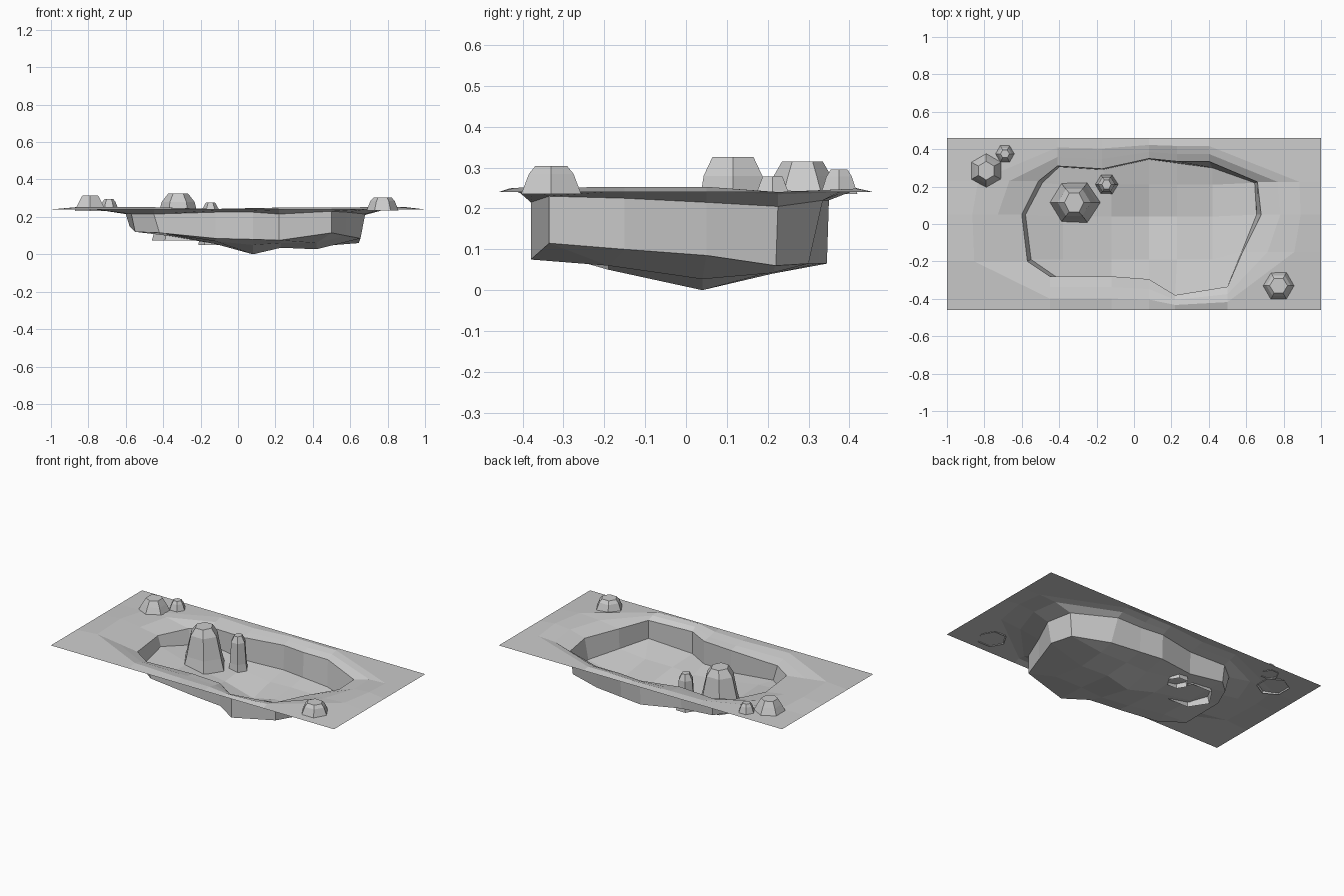
import bpy, bmesh, math, random

if "Cube" in bpy.data.objects:
    bpy.data.objects.remove(bpy.data.objects["Cube"])

random.seed(4)


def finish(name, bm):
    bmesh.ops.recalc_face_normals(bm, faces=bm.faces)
    mesh = bpy.data.meshes.new(name)
    bm.to_mesh(mesh)
    bm.free()
    obj = bpy.data.objects.new(name, mesh)
    bpy.context.collection.objects.link(obj)
    return obj


# Pond outline: side of the sheet, rim point, wall-foot point (counter-clockwise)
OUTLINE = [
    ("L", (-.60, .05, .215), (-.58, .05, .15)),
    ("L", (-.57, -.20, .215), (-.55, -.19, .12)),
    ("F", (-.45, -.28, .215), (-.42, -.28, .115)),
    ("F", (-.12, -.28, .225), (-.12, -.28, .085)),
    ("F", (.08, -.295, .225), (.08, -.295, .08)),
    ("F", (.22, -.38, .215), (.22, -.38, .075)),
    ("F", (.50, -.335, .23), (.50, -.335, .115)),
    ("R", (.58, -.15, .225), (.575, -.15, .10)),
    ("R", (.68, .05, .215), (.655, .05, .085)),
    ("R", (.66, .225, .205), (.645, .22, .06)),
    ("B", (.40, .335, .22), (.42, .30, .065)),
    ("B", (.23, .335, .22), (.23, .325, .065)),
    ("B", (.08, .35, .22), (.08, .345, .065)),
    ("B", (-.17, .295, .225), (-.17, .29, .085)),
    ("B", (-.41, .31, .22), (-.40, .305, .11)),
    ("L", (-.51, .23, .215), (-.49, .22, .12)),
]
CORNERS = {"LF": (-1, -.46), "FR": (1, -.46), "RB": (1, .46), "BL": (-1, .46)}
EDGE_Z = .24


def sheet_edge(side, p):
    return {"L": (-1, p[1]), "R": (1, p[1]), "F": (p[0], -.46), "B": (p[0], .46)}[side]


# Ground sheet with sunken pond
bm = bmesh.new()
foot = [bm.verts.new(b) for _, _, b in OUTLINE]
rim = [bm.verts.new(t) for _, t, _ in OUTLINE]
rings = [foot, rim]
for f, z in ((.32, .238), (.66, .246), (1, EDGE_Z)):
    ring = []
    for side, t, _ in OUTLINE:
        ex, ey = sheet_edge(side, t)
        jit = random.uniform(-.007, .009) if f < 1 else 0
        ring.append(bm.verts.new((t[0] + (ex - t[0]) * f, t[1] + (ey - t[1]) * f, z + jit)))
    rings.append(ring)
n = len(OUTLINE)
for k in range(len(rings) - 1):
    a, b = rings[k], rings[k + 1]
    for i in range(n):
        j = (i + 1) % n
        loop = [a[i], b[i], b[j], a[j]]
        pair = OUTLINE[i][0] + OUTLINE[j][0]
        if k == len(rings) - 2 and pair in CORNERS:
            loop.insert(2, bm.verts.new((*CORNERS[pair], EDGE_Z)))
        bm.faces.new(loop)

# Pond floor: grid of columns between the front and back walls
DEPTHS = [(-.38, .11, .10, .10), (-.12, .07, .055, .07), (.08, .05, 0, .04),
          (.23, .06, .035, .045), (.42, .06, .027, .042)]
cols = []
for c, (x, *zs) in enumerate(DEPTHS):
    inner = [bm.verts.new((x, y, z)) for y, z in zip((-.19, .04, .21), zs)]
    cols.append([foot[2 + c]] + inner + [foot[14 - c]])
for a, b in zip(cols, cols[1:]):
    for r in range(4):
        bm.faces.new((a[r], b[r], b[r + 1], a[r + 1]))
for col, end in ((cols[0], [foot[1], foot[0], foot[15]]), (cols[-1], foot[7:10])):
    bm.faces.new((end[0], col[0], col[1]))
    for r in range(2):
        bm.faces.new((end[r], col[r + 1], col[r + 2], end[r + 1]))
    bm.faces.new((end[2], col[3], col[4]))
finish("ground_with_pond", bm)


# Rocks: open-bottomed six-sided stacks of (radius x, radius y, z) rings
def rock(name, x, y, levels, turn=0.0):
    bm = bmesh.new()
    prev = None
    for rx, ry, z in levels:
        ring = []
        for i in range(6):
            a = math.radians(60 * i + turn)
            ring.append(bm.verts.new((x + rx * math.cos(a), y + ry * math.sin(a), z)))
        if prev:
            for i in range(6):
                j = (i + 1) % 6
                bm.faces.new((prev[i], prev[j], ring[j], ring[i]))
        prev = ring
    bm.faces.new(prev)
    finish(name, bm)


rock("pond_rock_large", -.32, .115,
     [(.14, .125, .075), (.12, .105, .15), (.088, .083, .28), (.052, .058, .326)])
rock("pond_rock_small", -.147, .212,
     [(.065, .06, .05), (.055, .053, .11), (.045, .045, .24), (.024, .028, .278)])
rock("bank_rock_left", -.79, .285,
     [(.095, .095, .232), (.07, .07, .28), (.048, .05, .315)], 30)
rock("bank_rock_left_small", -.69, .375,
     [(.052, .052, .235), (.036, .036, .278), (.024, .024, .295)])
rock("bank_rock_right", .773, -.33,
     [(.085, .085, .235), (.065, .063, .285), (.048, .045, .304)])
